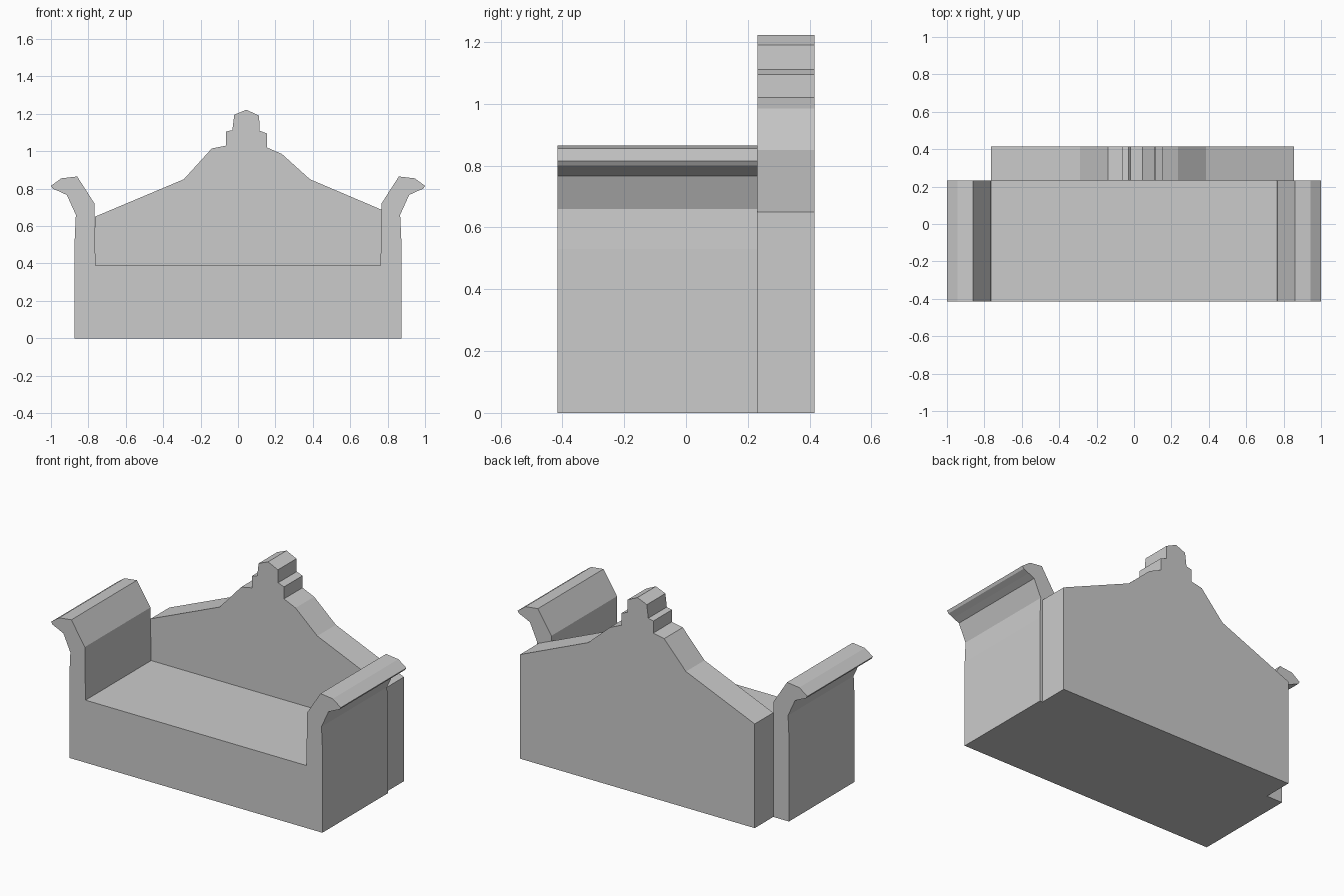
import bpy, bmesh

if "Cube" in bpy.data.objects:
    bpy.data.objects.remove(bpy.data.objects["Cube"])


def extrude_profile(name, points, y0, y1):
    """Make a flat-shaded solid from an (x, z) outline extruded along y."""
    bm = bmesh.new()
    face = bm.faces.new([bm.verts.new((x, y0, z)) for x, z in points])
    result = bmesh.ops.extrude_face_region(bm, geom=[face])
    moved = [v for v in result["geom"] if isinstance(v, bmesh.types.BMVert)]
    bmesh.ops.translate(bm, verts=moved, vec=(0, y1 - y0, 0))
    bmesh.ops.recalc_face_normals(bm, faces=bm.faces)
    mesh = bpy.data.meshes.new(name)
    bm.to_mesh(mesh)
    bm.free()
    obj = bpy.data.objects.new(name, mesh)
    bpy.context.collection.objects.link(obj)
    return obj


# Seat block with scrolled arms: right half outline, mirrored to the left
half = [
    (0.873, 0.0), (0.873, 0.53), (0.867, 0.66), (0.915, 0.766),
    (0.955, 0.785), (0.99, 0.80), (1.0, 0.815), (0.945, 0.855),
    (0.86, 0.865), (0.767, 0.72), (0.767, 0.65), (0.762, 0.39),
]
outline = half + [(-x, z) for x, z in reversed(half)]
extrude_profile("seat_with_arms", outline, -0.415, 0.232)

# Backrest with a stepped crest, slightly off centre
backrest = [
    (-0.765, 0.0), (-0.765, 0.65), (-0.29, 0.85), (-0.14, 1.015),
    (-0.065, 1.03), (-0.065, 1.105), (-0.03, 1.113), (-0.02, 1.195),
    (0.045, 1.222), (0.113, 1.19), (0.115, 1.11), (0.155, 1.095),
    (0.155, 1.02), (0.235, 0.985), (0.385, 0.85), (0.855, 0.65),
    (0.855, 0.0),
]
extrude_profile("backrest", backrest, 0.232, 0.415)
